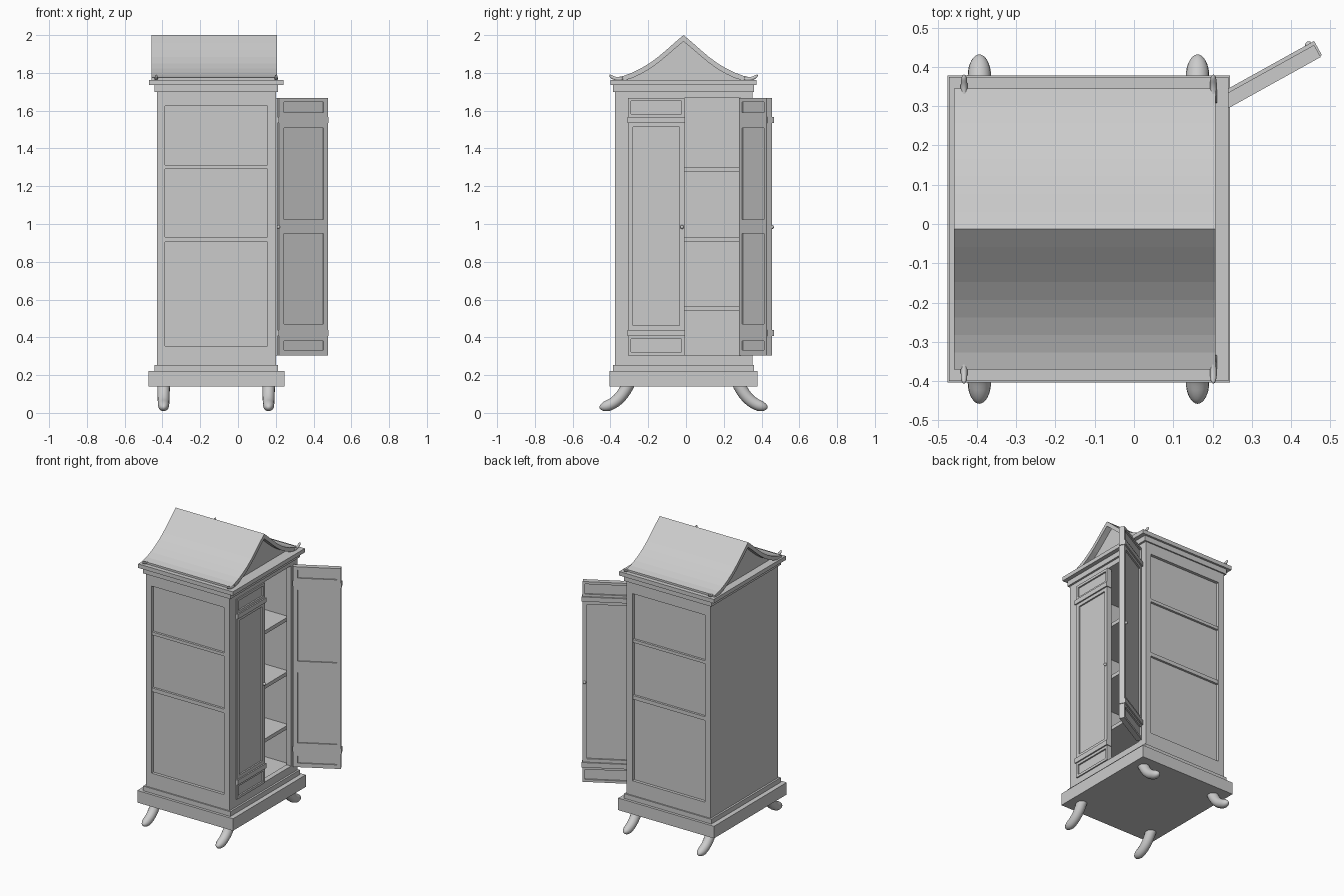
import bpy, bmesh, math
from mathutils import Vector

if "Cube" in bpy.data.objects:
    bpy.data.objects.remove(bpy.data.objects["Cube"])

mat = bpy.data.materials.new("plain grey")
mat.diffuse_color = (0.6, 0.6, 0.6, 1)
mat.use_nodes = True
mat.node_tree.nodes["Principled BSDF"].inputs["Base Color"].default_value = mat.diffuse_color
CX, CY = -0.115, -0.013          # centre of the cabinet


def finish(name, bm, smooth=False):
    bmesh.ops.recalc_face_normals(bm, faces=bm.faces)
    me = bpy.data.meshes.new(name)
    bm.to_mesh(me)
    bm.free()
    me.materials.append(mat)
    ob = bpy.data.objects.new(name, me)
    bpy.context.collection.objects.link(ob)
    if smooth:
        for p in me.polygons:
            p.use_smooth = True
    return ob


def add_box(bm, x0, x1, y0, y1, z0, z1):
    vs = bmesh.ops.create_cube(bm, size=1)["verts"]
    for v in vs:
        v.co = ((x0 + x1) / 2 + v.co.x * (x1 - x0),
                (y0 + y1) / 2 + v.co.y * (y1 - y0),
                (z0 + z1) / 2 + v.co.z * (z1 - z0))


def boxes(name, *dims):
    bm = bmesh.new()
    for d in dims:
        add_box(bm, *d)
    return finish(name, bm)


def carve(ob, *dims):
    """Cut boxes out of an object."""
    cutter = boxes("cutter", *dims)
    m = ob.modifiers.new("cut", 'BOOLEAN')
    m.operation, m.solver, m.object = 'DIFFERENCE', 'EXACT', cutter
    dg = bpy.context.evaluated_depsgraph_get()
    me = bpy.data.meshes.new_from_object(ob.evaluated_get(dg))
    ob.modifiers.clear()
    ob.data = me
    bpy.data.objects.remove(cutter)


def horn(name, x, sy, path, r0, r1, rx=1.0, n=16, steps=16):
    """Tapered round-tipped tube along a quadratic curve in the y-z plane."""
    a, b, c = [Vector((0, sy * p[0], p[1])) for p in path]
    bm = bmesh.new()
    rings = []
    for i in range(steps + 1):
        t = math.sin(i / steps * math.pi / 2)
        p = a * (1 - t) ** 2 + b * 2 * t * (1 - t) + c * t * t
        d = ((b - a) * (1 - t) + (c - b) * t).normalized()
        side = Vector((1, 0, 0)).cross(d)
        r = r0 + (r1 - r0) * t
        if t > 0.75:
            r *= math.sqrt(max(0.0004, 1 - ((t - 0.75) / 0.25) ** 2))
        rings.append([bm.verts.new(p + Vector((x, CY, 0))
                      + Vector((rx * r * math.cos(k * math.tau / n), 0, 0))
                      + side * r * math.sin(k * math.tau / n)) for k in range(n)])
    for q, s in zip(rings, rings[1:]):
        for k in range(n):
            bm.faces.new((q[k], q[(k + 1) % n], s[(k + 1) % n], s[k]))
    bm.faces.new(rings[0])
    bm.faces.new(rings[-1])
    return finish(name, bm, True)


def centred(name, hx, hy, z0, z1):
    return boxes(name, (CX - hx, CX + hx, CY - hy, CY + hy, z0, z1))


# Plinth and cornice mouldings
centred("plinth", 0.36, 0.391, 0.14, 0.222)
centred("plinth_moulding", 0.328, 0.373, 0.222, 0.254)
centred("cornice_lower", 0.328, 0.373, 1.70, 1.735)
centred("cornice_upper", 0.356, 0.387, 1.735, 1.762)

# Hollow body with recessed side panels and a door opening on +x
body = boxes("cabinet_body", (-0.43, 0.20, -0.377, 0.351, 0.254, 1.70))
carve(body, (-0.40, 0.165, -0.34, 0.314, 0.30, 1.67))
carve(body, (0.10, 0.30, -0.308, 0.285, 0.305, 1.667))
carve(body, (-0.387, 0.157, -0.45, -0.357, 0.353, 1.625),
      (-0.387, 0.157, 0.331, 0.45, 0.353, 1.625))

# Rails across the side panels
for nm, y0, y1 in (("front", -0.372, -0.35), ("back", 0.324, 0.346)):
    boxes(nm + "_panel_rails", (-0.387, 0.157, y0, y1, 1.291, 1.312),
          (-0.387, 0.157, y0, y1, 0.905, 0.931))

# Inner shelves
boxes("shelves", *[(-0.405, 0.16, -0.345, 0.319, z, z + 0.025)
                   for z in (0.54, 0.905, 1.275)])


def door(name, s, loc, angle):
    """Door hinged at the local origin; s is the y direction it extends in."""
    W, T = 0.297, 0.035
    rot = loc, angle

    def put(o):
        o.location, o.rotation_euler = (rot[0][0], rot[0][1], 0), (0, 0, rot[1])

    def b(x0, x1, u0, u1, z0, z1):
        return (x0, x1, min(s * u0, s * u1), max(s * u0, s * u1), z0, z1)

    d = boxes(name, b(-T, 0, 0, W, 0.305, 1.667))
    # outer panels: tall middle with a small one above and below
    carve(d, b(-0.01, 0.1, 0.016, W - 0.014, 1.582, 1.65),
          b(-0.01, 0.1, 0.026, W - 0.026, 0.463, 1.513),
          b(-0.01, 0.1, 0.016, W - 0.014, 0.322, 0.39))
    # inner panels
    carve(d, *[b(-0.1, -T + 0.008, 0.03, W - 0.025, z0, z1) for z0, z1 in
               ((1.59, 1.645), (1.025, 1.508), (0.47, 0.95), (0.332, 0.38))])
    put(d)
    # cross bars
    put(boxes(name + "_bars", *[b(-T + 0.003, 0.009, -0.004, W + 0.005, z0, z1)
                                for z0, z1 in ((1.535, 1.566), (0.407, 0.44))]))
    # knob
    bm = bmesh.new()
    bmesh.ops.create_uvsphere(bm, u_segments=12, v_segments=8, radius=0.01)
    bmesh.ops.translate(bm, verts=bm.verts, vec=(0.006, s * (W - 0.012), 0.984))
    put(finish(name + "_knob", bm, True))


door("closed_door", 1, (0.208, -0.306), 0)
door("open_door", -1, (0.199, 0.312), math.radians(119))

# Roof: two sweeping slopes, with gable walls set back
half = [(0, 2.0), (0.045, 1.962), (0.09, 1.922), (0.135, 1.884), (0.18, 1.851),
        (0.225, 1.824), (0.27, 1.802), (0.315, 1.785), (0.358, 1.775)]
top = [(-y, z) for y, z in half[:0:-1]] + half
low = [(y, max(1.76, z - 0.034 + 0.02 * abs(y))) for y, z in top]


def prism(name, quads, x0, x1):
    bm = bmesh.new()
    for q in quads:
        f = [[bm.verts.new((x, CY + y, z)) for y, z in q] for x in (x0, x1)]
        bm.faces.new(f[0])
        bm.faces.new(f[1])
        for k in range(len(q)):
            j = (k + 1) % len(q)
            bm.faces.new((f[0][k], f[0][j], f[1][j], f[1][k]))
    return finish(name, bm)


prism("roof", [top + low[::-1]], -0.459, 0.207)
inner = [p for p in low if p[1] > 1.765]
inner = [(inner[0][0] - 0.04, 1.758)] + inner + [(inner[-1][0] + 0.04, 1.758)]
prism("gable_wall", [[(y, z + (0.008 if z > 1.77 else 0)) for y, z in inner]], -0.42, 0.167)

# Curved legs and small corner horns on the roof
for side, sy in (("front", -1), ("back", 1)):
    for lr, lx, hx in (("left", -0.394, -0.433), ("right", 0.162, 0.202)):
        horn(f"{side}_{lr}_leg", lx, sy,
             [(0.287, 0.165), (0.34, 0.035), (0.445, 0.03)], 0.034, 0.028)
        horn(f"{side}_{lr}_roof_horn", hx, sy,
             [(0.322, 1.77), (0.37, 1.762), (0.392, 1.79)], 0.011, 0.008, 0.9, 10, 10)
